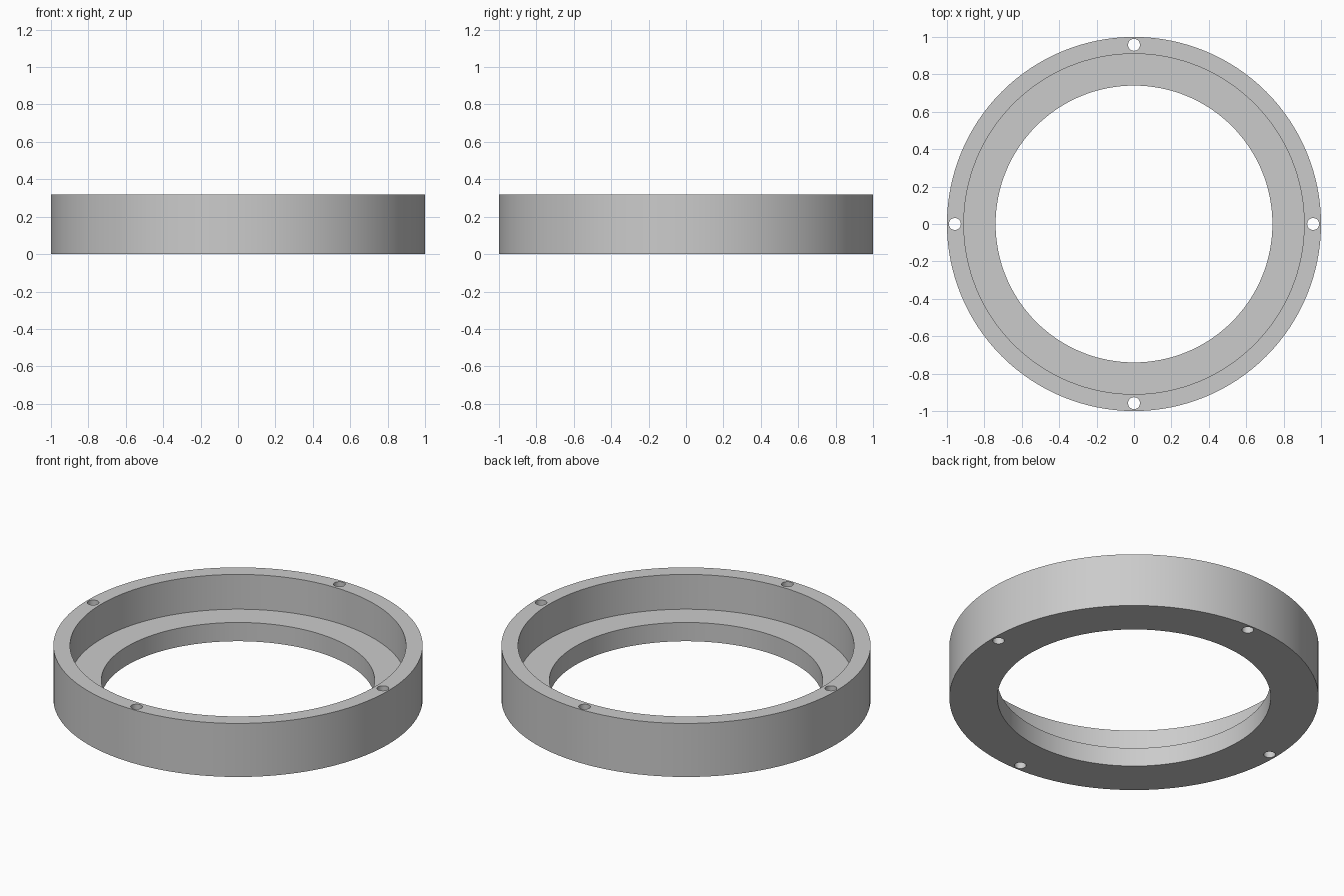
import bpy
import bmesh
from math import cos, sin, pi

cube = bpy.data.objects.get("Cube")
if cube:
    bpy.data.objects.remove(cube, do_unlink=True)

SEGMENTS = 128
HEIGHT = 0.32

grey = bpy.data.materials.new("light_grey")
grey.use_nodes = True
colour = (0.6, 0.6, 0.6, 1)
grey.diffuse_color = colour
grey.node_tree.nodes["Principled BSDF"].inputs["Base Color"].default_value = colour


def make_object(name, bm):
    bmesh.ops.recalc_face_normals(bm, faces=bm.faces)
    mesh = bpy.data.meshes.new(name)
    bm.to_mesh(mesh)
    bm.free()
    mesh.materials.append(grey)
    obj = bpy.data.objects.new(name, mesh)
    bpy.context.collection.objects.link(obj)
    return obj


# Stepped ring: a closed radius/height profile turned around z
profile = [(0.74, 0), (1, 0), (1, HEIGHT), (0.91, HEIGHT), (0.91, 0.112), (0.74, 0.112)]
bm = bmesh.new()
loops = []
for i in range(SEGMENTS):
    a = 2 * pi * i / SEGMENTS
    loops.append([bm.verts.new((r * cos(a), r * sin(a), z)) for r, z in profile])
for i, here in enumerate(loops):
    there = loops[(i + 1) % SEGMENTS]
    for j in range(len(profile)):
        k = (j + 1) % len(profile)
        bm.faces.new((here[j], there[j], there[k], here[k]))
ring = make_object("stepped_ring", bm)

# Four screw holes through the rim
bm = bmesh.new()
for i in range(4):
    a = i * pi / 2
    hole = bmesh.ops.create_cone(bm, cap_ends=True, segments=32,
                                 radius1=0.032, radius2=0.032, depth=1)
    bmesh.ops.translate(bm, verts=hole["verts"],
                        vec=(0.958 * cos(a), 0.958 * sin(a), HEIGHT / 2))
cutter = make_object("screw_hole_cutter", bm)

cut = ring.modifiers.new("screw_holes", "BOOLEAN")
cut.operation = "DIFFERENCE"
cut.solver = "EXACT"
cut.object = cutter
bpy.ops.object.select_all(action="DESELECT")
ring.select_set(True)
bpy.context.view_layer.objects.active = ring
bpy.ops.object.modifier_apply(modifier=cut.name)
bpy.data.objects.remove(cutter, do_unlink=True)

# Smooth walls with crisp rims
bpy.ops.object.shade_smooth_by_angle(angle=pi / 6)
